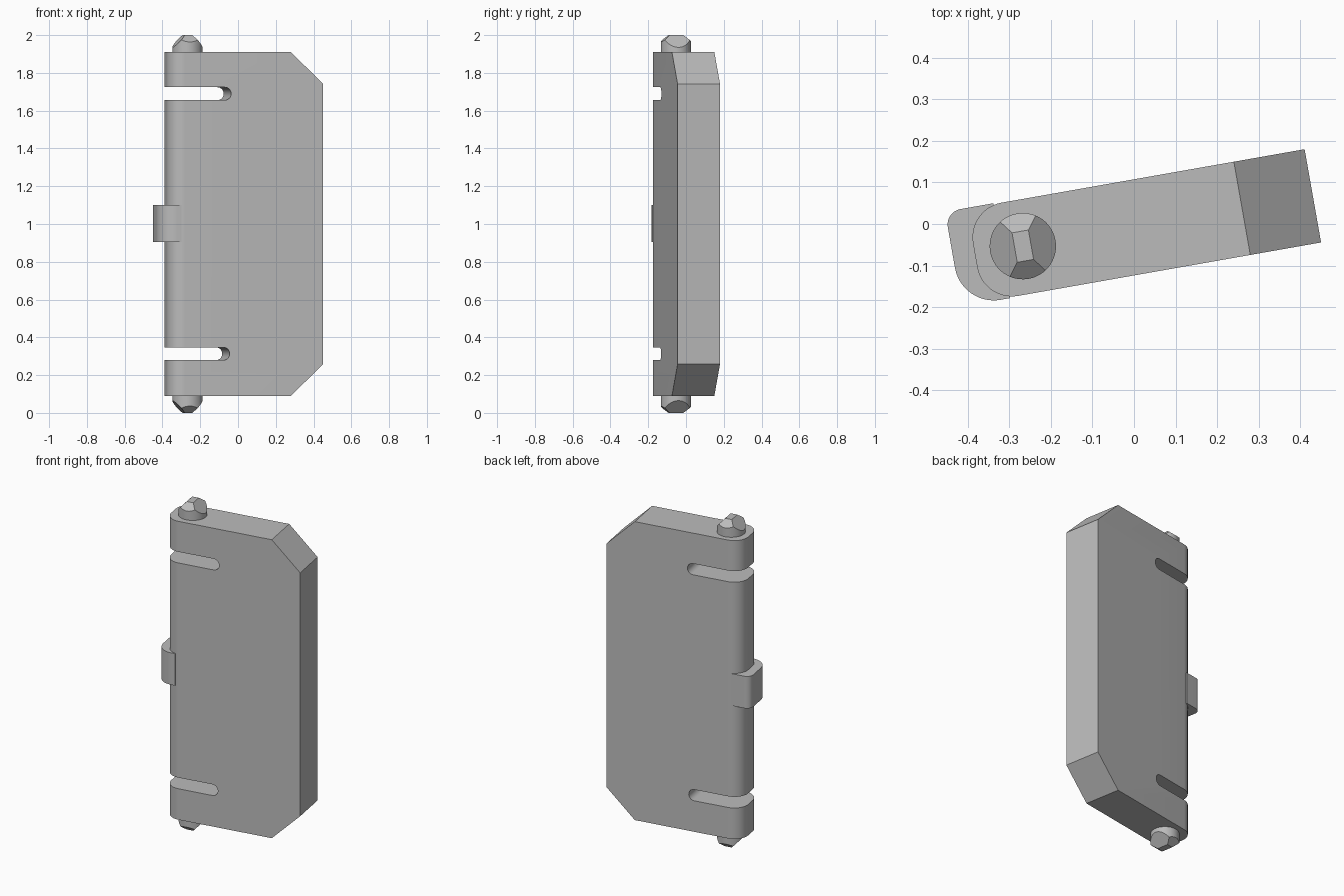
import bpy, bmesh
from math import radians, cos, sin, pi
from mathutils import Vector

cube = bpy.data.objects.get("Cube")
if cube:
    bpy.data.objects.remove(cube, do_unlink=True)

TURN = radians(10)          # the whole hinge leaf is swung open a little
MID = 1.0                   # height of the mirror plane

grey = bpy.data.materials.new("plain_grey")
grey.use_nodes = True
grey.diffuse_color = (0.5, 0.5, 0.5, 1)
grey.node_tree.nodes["Principled BSDF"].inputs["Base Color"].default_value = (0.5, 0.5, 0.5, 1)


def make_object(name, bm):
    bmesh.ops.recalc_face_normals(bm, faces=bm.faces[:])
    mesh = bpy.data.meshes.new(name)
    bm.to_mesh(mesh)
    bm.free()
    mesh.materials.append(grey)
    obj = bpy.data.objects.new(name, mesh)
    bpy.context.collection.objects.link(obj)
    obj.rotation_euler.z = TURN
    return obj


def prism(points, direction):
    """Extrude a closed outline along a direction."""
    bm = bmesh.new()
    face = bm.faces.new([bm.verts.new(p) for p in points])
    new = bmesh.ops.extrude_face_region(bm, geom=[face])["geom"]
    verts = [g for g in new if isinstance(g, bmesh.types.BMVert)]
    bmesh.ops.translate(bm, verts=verts, vec=direction)
    return bm


def slice_off(bm, point, normal):
    """Cut away everything beyond a plane and cap the cut."""
    geom = bm.verts[:] + bm.edges[:] + bm.faces[:]
    cut = bmesh.ops.bisect_plane(bm, geom=geom, dist=1e-5, plane_co=point,
                                 plane_no=Vector(normal).normalized(), clear_outer=True)
    edges = [g for g in cut["geom_cut"] if isinstance(g, bmesh.types.BMEdge)]
    if edges:
        bmesh.ops.edgeloop_fill(bm, edges=edges)


def arc(cx, cy, r, start, end, steps=14):
    return [(cx + r * cos(radians(start + (end - start) * i / steps)),
             cy + r * sin(radians(start + (end - start) * i / steps)))
            for i in range(steps + 1)]


def plan(x0, x1, y0, y1, r_front, r_back, z):
    """Plan outline with its two left corners rounded."""
    pts = [(x1, y0), (x1, y1)]
    pts += arc(x0 + r_back, y1 - r_back, r_back, 90, 180)
    pts += arc(x0 + r_front, y0 + r_front, r_front, 180, 270)
    return [(x, y, z) for x, y in pts]


def smooth(obj):
    bpy.ops.object.select_all(action='DESELECT')
    obj.select_set(True)
    bpy.context.view_layer.objects.active = obj
    bpy.ops.object.shade_smooth_by_angle(angle=radians(30))


# leaf with two clipped corners on the free edge
bm = prism(plan(-0.39, 0.436, -0.122, 0.106, 0.085, 0.085, 0.09), (0, 0, 1.82))
for side in (1, -1):
    slice_off(bm, (0.436, 0, MID + side * 0.742), (0.165, 0, side * 0.17))
leaf = make_object("hinge_leaf", bm)

# round-ended slots cut through the hinge edge
for z, end in ((1.69, -0.058), (0.313, -0.066)):
    r = 0.034
    outline = [(-0.6, z + r), (-0.6, z - r)] + arc(end - r, z, r, -90, 90)
    cutter = make_object("slot_cutter", prism([(x, -0.3, h) for x, h in outline], (0, 0.6, 0)))
    cutter.hide_render = True
    mod = leaf.modifiers.new("slot", 'BOOLEAN')
    mod.operation = 'DIFFERENCE'
    mod.solver = 'EXACT'
    mod.object = cutter
    bpy.context.view_layer.objects.active = leaf
    bpy.ops.object.modifier_apply(modifier=mod.name)
    bpy.data.objects.remove(cutter, do_unlink=True)
smooth(leaf)

# tab that wraps the middle of the hinge edge
tab = make_object("stop_tab", prism(plan(-0.443, -0.325, -0.124, 0.108, 0.095, 0.038, 0.905),
                                    (0, 0, 0.195)))
smooth(tab)

# pivot pins with chisel-shaped tips
for name, side in (("upper_pin", 1), ("lower_pin", -1)):
    cx, cy = -0.273, -0.006
    ring = arc(cx, cy, 0.08, 0, 360, 40)[:-1]
    bm = prism([(x, y, MID + side * 0.88) for x, y in ring], (0, 0, side * 0.12))
    tip = MID + side
    for s in (1, -1):
        slice_off(bm, (cx + s * 0.02, cy, tip), (0.065, 0, side * s * 0.06) if s > 0
                  else (-0.065, 0, side * 0.06))
        slice_off(bm, (cx, cy + s * 0.036, tip), (0, s * 0.037, side * 0.045))
    smooth(make_object(name, bm))

bpy.context.view_layer.update()
